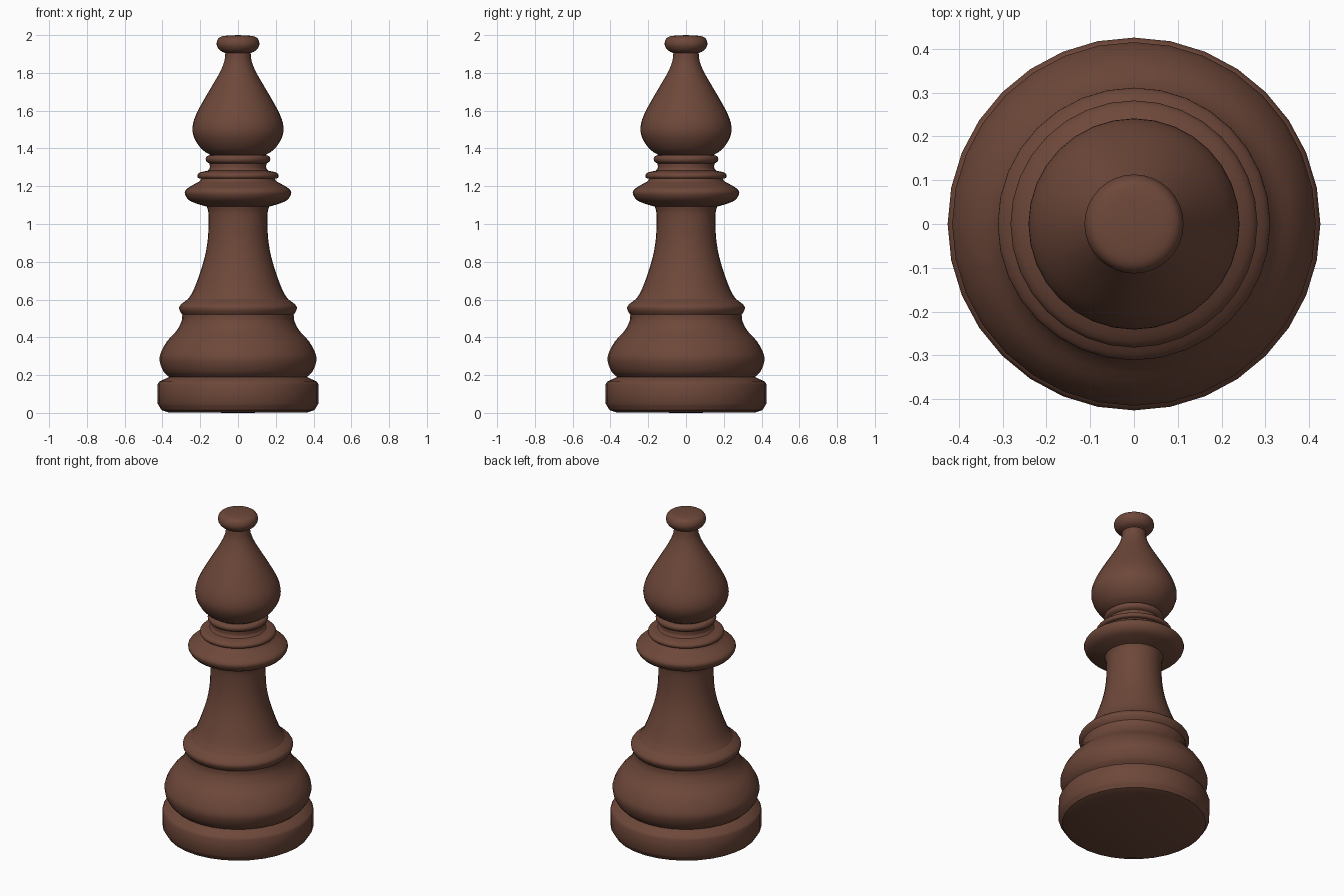
import bpy, bmesh, math
from mathutils import Vector

SIDES = 32
wood = bpy.data.materials.new("dark brown wood")
wood.diffuse_color = (0.155, 0.064, 0.042, 1)


def smooth_profile(pts, steps):
    """Catmull-Rom curve through (radius, height) points."""
    p = [Vector(q) for q in pts]
    p = [2 * p[0] - p[1]] + p + [2 * p[-1] - p[-2]]
    out = []
    for i in range(1, len(p) - 2):
        a, b, c, d = p[i - 1:i + 3]
        for s in range(steps):
            t = s / steps
            out.append(0.5 * (2 * b + (c - a) * t + (2 * a - 5 * b + 4 * c - d) * t ** 2
                              + (3 * b - a - 3 * c + d) * t ** 3))
    return out + [p[-2]]


def lathe(name, pts, steps=3):
    """Turn a profile, listed bottom to top, around the z axis."""
    bm = bmesh.new()
    rings = []
    for r, z in smooth_profile(pts, steps):
        if r < 1e-4:
            rings.append([bm.verts.new((0, 0, z))] * SIDES)
        else:
            rings.append([bm.verts.new((r * math.cos(2 * math.pi * k / SIDES),
                                        r * math.sin(2 * math.pi * k / SIDES), z))
                          for k in range(SIDES)])
    for lo, hi in zip(rings, rings[1:]):
        for k in range(SIDES):
            n = (k + 1) % SIDES
            quad = list(dict.fromkeys([lo[k], lo[n], hi[n], hi[k]]))
            bm.faces.new(quad)
    me = bpy.data.meshes.new(name)
    bm.to_mesh(me)
    bm.free()
    me.materials.append(wood)
    ob = bpy.data.objects.new(name, me)
    bpy.context.collection.objects.link(ob)
    bpy.ops.object.select_all(action='DESELECT')
    ob.select_set(True)
    bpy.context.view_layer.objects.active = ob
    bpy.ops.object.shade_smooth_by_angle(angle=math.radians(40))


# Flat foot disc with chamfered rims
lathe("foot", [(0, 0), (0.37, 0.003), (0.405, 0.015), (0.417, 0.035), (0.426, 0.05),
               (0.426, 0.15), (0.418, 0.165), (0.365, 0.19)], 1)
# Rounded swelling above the foot
lathe("belly", [(0.365, 0.19), (0.395, 0.22), (0.415, 0.275), (0.408, 0.32), (0.375, 0.38),
                (0.325, 0.435), (0.299, 0.485), (0.295, 0.52)])
# Thin ridge and tapering stem
lathe("ridge", [(0.295, 0.52), (0.308, 0.54), (0.311, 0.56), (0.298, 0.578), (0.265, 0.602)])
lathe("stem", [(0.265, 0.602), (0.238, 0.645), (0.205, 0.73), (0.175, 0.83), (0.16, 0.92),
               (0.156, 1.0), (0.157, 1.06), (0.165, 1.092)])
# Wide collar with two smaller rings on top
lathe("collar", [(0.165, 1.092), (0.21, 1.105), (0.258, 1.125), (0.281, 1.158), (0.275, 1.182),
                 (0.24, 1.206), (0.205, 1.225), (0.195, 1.24)])
lathe("upper_ring", [(0.195, 1.24), (0.212, 1.245), (0.214, 1.262), (0.195, 1.275),
                     (0.16, 1.282)])
lathe("neck", [(0.16, 1.282), (0.15, 1.295), (0.15, 1.32)])
lathe("neck_ring", [(0.15, 1.32), (0.166, 1.33), (0.171, 1.346), (0.163, 1.36), (0.145, 1.365)])
# Teardrop head
lathe("head", [(0.145, 1.365), (0.185, 1.39), (0.218, 1.43), (0.238, 1.475), (0.24, 1.52),
               (0.224, 1.575), (0.185, 1.65), (0.135, 1.735), (0.095, 1.805), (0.073, 1.86),
               (0.067, 1.905)])
# Button finial
lathe("finial", [(0.067, 1.905), (0.094, 1.918), (0.111, 1.942), (0.112, 1.965), (0.1, 1.986),
                 (0.07, 1.996), (0, 2.0)])
